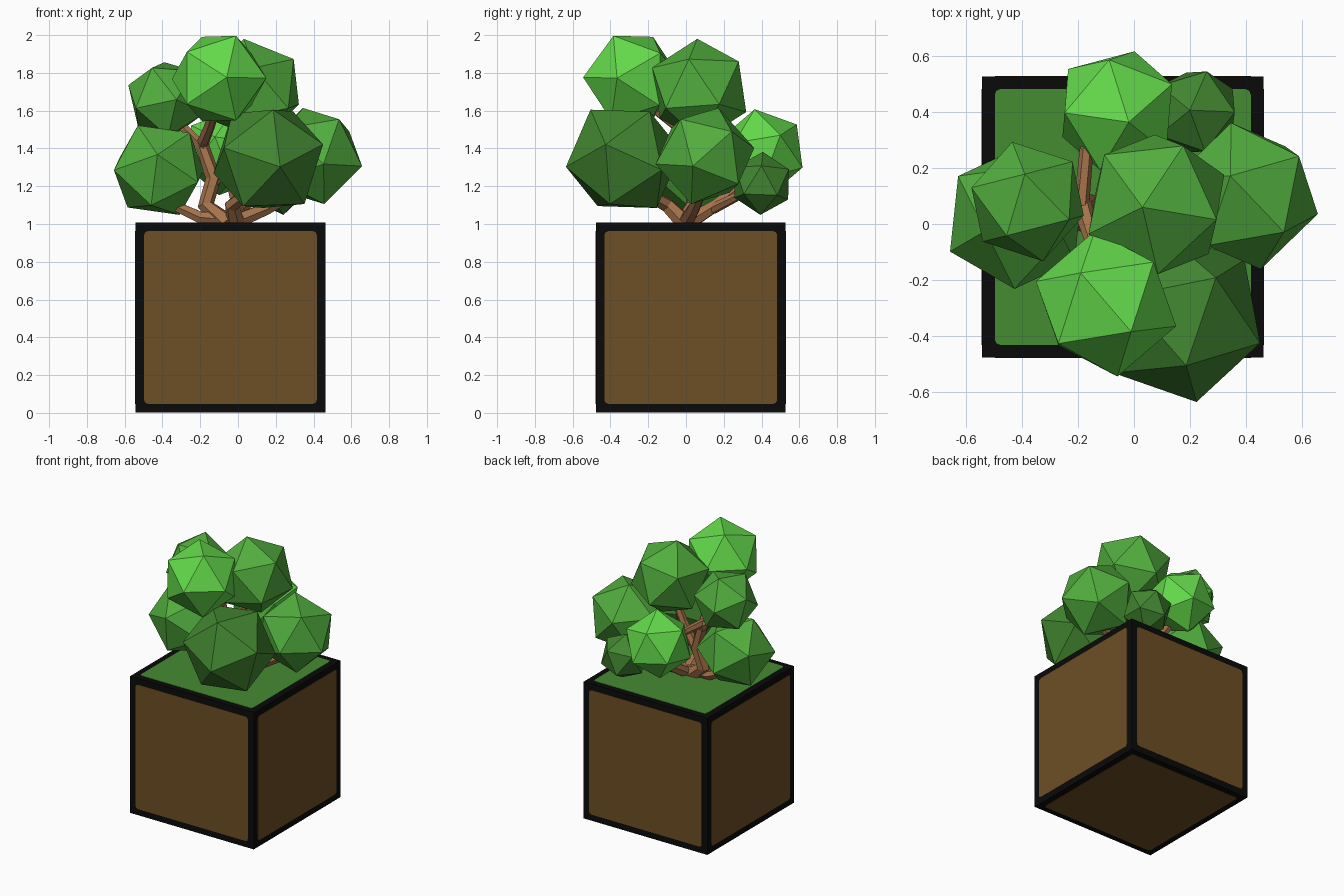
import bpy, bmesh, math
from mathutils import Vector, Matrix

if "Cube" in bpy.data.objects:
    bpy.data.objects.remove(bpy.data.objects["Cube"])


def material(name, rgb):
    m = bpy.data.materials.new(name)
    m.diffuse_color = (*rgb, 1)
    m.use_nodes = True
    m.node_tree.nodes["Principled BSDF"].inputs["Base Color"].default_value = m.diffuse_color
    return m


BLACK = material("black_edge", (0.003, 0.003, 0.003))
SOIL = material("soil_brown", (0.155, 0.077, 0.018))
GRASS = material("grass_green", (0.06, 0.26, 0.031))
BARK = material("bark_brown", (0.38, 0.17, 0.07))
DARK = material("leaf_dark", (0.055, 0.24, 0.03))
MID = material("leaf_mid", (0.084, 0.42, 0.048))
LIGHT = material("leaf_light", (0.127, 0.70, 0.07))


def add(name, bm, mat):
    bmesh.ops.recalc_face_normals(bm, faces=bm.faces[:])
    me = bpy.data.meshes.new(name)
    bm.to_mesh(me)
    bm.free()
    me.materials.append(mat)
    ob = bpy.data.objects.new(name, me)
    bpy.context.collection.objects.link(ob)
    return ob


# Planter block with black edges
CENTRE = Vector((-0.04, 0.025, 0.505))
HALF = 0.502
bm = bmesh.new()
bmesh.ops.create_cube(bm, size=2 * HALF, matrix=Matrix.Translation(CENTRE))
add("block_frame", bm, BLACK)


# Thin round-cornered panel on each side of the block
def panel(name, normal, mat, half=0.457, r=0.02):
    normal = Vector(normal)
    rot = normal.to_track_quat('Z', 'Y').to_matrix().to_4x4()
    place = Matrix.Translation(CENTRE + normal * (HALF - 0.001)) @ rot
    bm = bmesh.new()
    ring = []
    for q, (sx, sy) in enumerate(((1, 1), (-1, 1), (-1, -1), (1, -1))):
        for k in range(3):
            a = math.pi / 2 * (q + k / 2)
            ring.append(bm.verts.new(((half - r) * sx + r * math.cos(a),
                                      (half - r) * sy + r * math.sin(a), 0)))
    face = bm.faces.new(ring)
    top = bmesh.ops.extrude_face_region(bm, geom=[face])["geom"]
    bmesh.ops.translate(bm, vec=(0, 0, 0.003),
                        verts=[v for v in top if isinstance(v, bmesh.types.BMVert)])
    bm.transform(place)
    add(name, bm, mat)


for name, n, mat in (("front_panel", (0, -1, 0), SOIL), ("back_panel", (0, 1, 0), SOIL),
                     ("left_panel", (-1, 0, 0), SOIL), ("right_panel", (1, 0, 0), SOIL),
                     ("bottom_panel", (0, 0, -1), SOIL), ("grass_panel", (0, 0, 1), GRASS)):
    panel(name, n, mat)


# Leaf clumps: centre, radius, direction of one corner, direction of a neighbouring corner
def clump(name, centre, radius, v1, v2, mat):
    z = Vector(v1).normalized()
    x = Vector(v2)
    x = (x - z * x.dot(z)).normalized()
    rot = Matrix((x, z.cross(x), z)).transposed().to_4x4()
    bm = bmesh.new()
    bmesh.ops.create_icosphere(bm, subdivisions=1, radius=radius,
                               matrix=Matrix.Translation(centre) @ rot)
    add(name, bm, mat)


for args in (
    ("leaves_top_front", (-0.10, -0.285, 1.77), 0.263, (-0.09, 0.11, 0.22), (0.09, -0.10, 0.23), LIGHT),
    ("leaves_front", (0.16, -0.33, 1.345), 0.315, (0.06, -0.29, -0.04), (0.29, -0.03, 0.09), DARK),
    ("leaves_left", (-0.42, 0.02, 1.285), 0.265, (-0.24, -0.12, 0), (0, -0.24, 0.08), MID),
    ("leaves_upper_left", (-0.38, 0.08, 1.66), 0.22, (-0.01, 0.1, 0.2), (-0.17, 0.06, 0.1), MID),
    ("leaves_right", (0.40, 0.10, 1.36), 0.27, (0.24, -0.06, -0.05), (0.16, 0.21, 0.19), MID),
    ("leaves_top", (0.08, 0.07, 1.71), 0.275, (-0.05, -0.01, 0.27), (0.11, 0.23, 0.14), MID),
    ("leaves_back", (-0.06, 0.405, 1.38), 0.235, (0.04, -0.04, 0.22), (-0.04, 0.2, 0.1), LIGHT),
    ("leaves_back_small", (0.22, 0.40, 1.215), 0.168, (0.12, 0, 0.08), (0.05, 0.14, 0.08), DARK),
):
    clump(*args)


# Bent branches: path points with radius, swept as faceted tubes
def branch(name, points):
    cu = bpy.data.curves.new(name, 'CURVE')
    cu.dimensions = '3D'
    cu.bevel_depth = 1.0
    cu.bevel_resolution = 1
    cu.use_fill_caps = True
    sp = cu.splines.new('POLY')
    sp.points.add(len(points) - 1)
    for p, (x, y, z, r) in zip(sp.points, points):
        p.co = (x, y, z, 1)
        p.radius = r
    sp.use_smooth = False
    tmp = bpy.data.objects.new(name + "_path", cu)
    bpy.context.collection.objects.link(tmp)
    bpy.context.view_layer.update()
    me = bpy.data.meshes.new_from_object(tmp.evaluated_get(bpy.context.evaluated_depsgraph_get()))
    bpy.data.objects.remove(tmp)
    me.materials.clear()
    me.materials.append(BARK)
    for f in me.polygons:
        f.use_smooth = False
        f.material_index = 0
    bpy.context.collection.objects.link(bpy.data.objects.new(name, me))


branch("trunk", [(-0.06, 0, 1.0, 0.06), (-0.17, 0.04, 1.10, 0.045), (-0.13, 0.06, 1.24, 0.042),
                 (-0.19, 0.08, 1.42, 0.036), (-0.15, -0.05, 1.52, 0.03), (-0.11, -0.22, 1.65, 0.025)])
branch("left_branch", [(-0.02, 0, 1.02, 0.045), (-0.20, 0.01, 1.035, 0.035), (-0.32, 0.02, 1.09, 0.03),
                       (-0.41, 0.02, 1.2, 0.025)])
branch("right_branch", [(-0.02, 0, 1.01, 0.045), (0.15, 0.04, 1.08, 0.035), (0.40, 0.10, 1.22, 0.028)])
branch("front_branch", [(-0.01, 0, 1.0, 0.05), (-0.03, -0.10, 1.10, 0.04), (0.10, -0.28, 1.2, 0.03)])
branch("back_branch", [(-0.02, 0, 1.0, 0.045), (0.0, 0.16, 1.1, 0.035), (-0.04, 0.36, 1.25, 0.028)])
branch("small_back_branch", [(0.0, 0.14, 1.08, 0.03), (0.20, 0.36, 1.19, 0.02)])
branch("upper_left_branch", [(-0.18, 0.08, 1.40, 0.032), (-0.28, 0.08, 1.5, 0.028), (-0.36, 0.08, 1.62, 0.022)])
branch("upper_right_branch", [(-0.13, 0.06, 1.22, 0.035), (-0.02, 0.06, 1.40, 0.03), (0.06, 0.07, 1.6, 0.025)])
branch("upper_back_branch", [(-0.19, 0.04, 1.44, 0.028), (-0.17, 0.26, 1.44, 0.026), (-0.08, 0.36, 1.42, 0.02)])
